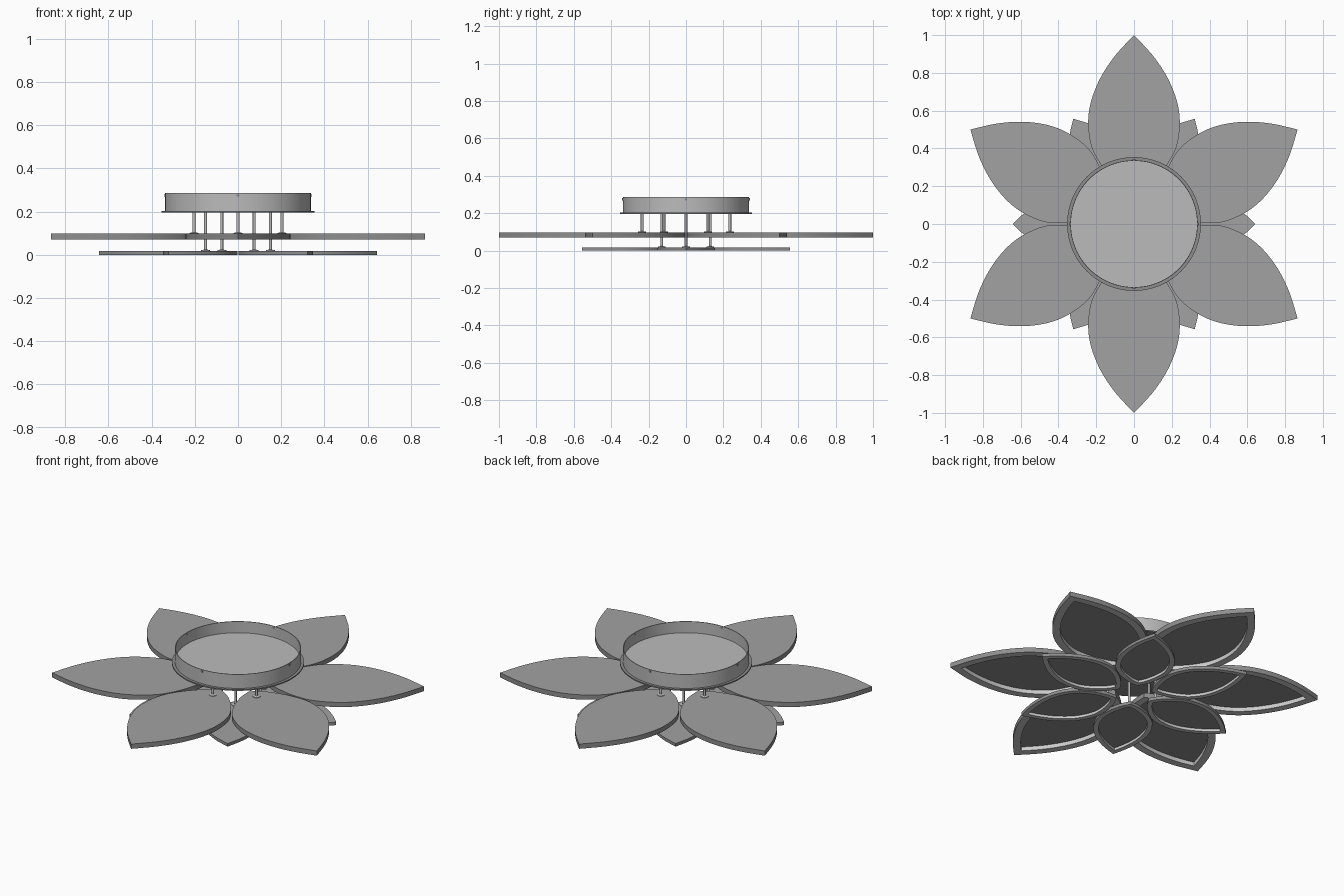
import bpy, bmesh
from math import sin, cos, pi, radians

if "Cube" in bpy.data.objects:
    bpy.data.objects.remove(bpy.data.objects["Cube"])

# Half outline of the large petal: (distance from centre, half width)
HALF = [(0.156, 0), (0.20, 0.07), (0.25, 0.122), (0.31, 0.172), (0.40, 0.222),
        (0.50, 0.241), (0.60, 0.238), (0.70, 0.211), (0.80, 0.163), (0.90, 0.093), (1.0, 0)]


def grey(name, v):
    m = bpy.data.materials.new(name)
    m.diffuse_color = (v, v, v, 1)
    m.use_nodes = True
    m.node_tree.nodes["Principled BSDF"].inputs["Base Color"].default_value = m.diffuse_color
    return m


FRAME = grey("dark_frame", 0.27)
TOP = grey("petal_top", 0.36)
RIM = grey("petal_rim", 0.55)
GLOW = grey("light_strip", 0.85)
METAL = grey("canopy_metal", 0.50)


def finish(bm, name, mats, smooth=30):
    bmesh.ops.recalc_face_normals(bm, faces=bm.faces)
    me = bpy.data.meshes.new(name)
    bm.to_mesh(me)
    bm.free()
    for m in mats:
        me.materials.append(m)
    ob = bpy.data.objects.new(name, me)
    bpy.context.collection.objects.link(ob)
    bpy.ops.object.select_all(action='DESELECT')
    ob.select_set(True)
    bpy.context.view_layer.objects.active = ob
    bpy.ops.object.shade_smooth_by_angle(angle=radians(smooth))
    return ob


def smooth_curve(pts, n=4):
    # Catmull-Rom sampling through the profile points
    p = [pts[0]] + pts + [pts[-1]]
    out = []
    for i in range(1, len(p) - 2):
        a, b, c, d = p[i - 1:i + 3]
        for k in range(n):
            t = k / n
            out.append(tuple(0.5 * (2 * b[j] + (c[j] - a[j]) * t
                       + (2 * a[j] - 5 * b[j] + 4 * c[j] - d[j]) * t * t
                       + (3 * b[j] - a[j] - 3 * c[j] + d[j]) * t ** 3) for j in (0, 1)))
    return out + [pts[-1]]


def petal(name, angle, scale, z0):
    half = smooth_curve(HALF)
    outline = half + [(x, -y) for x, y in half[-2:0:-1]]
    ca, sa = cos(angle), sin(angle)
    height = 0.028 * scale
    bm = bmesh.new()
    vs = [bm.verts.new((scale * (x * ca - y * sa), scale * (x * sa + y * ca), z0 + height))
          for x, y in outline]
    top = bm.faces.new(vs)
    ext = bmesh.ops.extrude_face_region(bm, geom=[top], use_keep_orig=True)
    low = [g for g in ext['geom'] if isinstance(g, bmesh.types.BMVert)]
    bmesh.ops.translate(bm, verts=low, vec=(0, 0, -height))
    bmesh.ops.recalc_face_normals(bm, faces=bm.faces)
    big = sorted((f for f in bm.faces if len(f.verts) > 4), key=lambda f: f.calc_center_median().z)
    bottom, top = big[0], big[-1]
    top.material_index = 1
    # Rim and recessed panel on the underside, with bright recess walls
    rim = bmesh.ops.inset_region(bm, faces=[bottom], thickness=0.042 * scale, use_even_offset=True)
    for f in rim['faces']:
        f.material_index = 2
    panel = bmesh.ops.extrude_discrete_faces(bm, faces=[bottom])['faces'][0]
    panel.material_index = 0
    bmesh.ops.translate(bm, verts=list(panel.verts), vec=(0, 0, height * 0.85))
    for e in panel.edges:
        for f in e.link_faces:
            if f is not panel:
                f.material_index = 3
    return finish(bm, name, [FRAME, TOP, RIM, GLOW])


def lathe(name, profile, x=0, y=0, segs=64, mat=METAL):
    # Revolve a (radius, z) profile about a vertical axis
    bm = bmesh.new()
    rings = []
    for r, z in profile:
        if r == 0:
            rings.append([bm.verts.new((x, y, z))])
        else:
            rings.append([bm.verts.new((x + r * cos(2 * pi * i / segs),
                                        y + r * sin(2 * pi * i / segs), z)) for i in range(segs)])
    for a, b in zip(rings, rings[1:]):
        for i in range(segs):
            j = (i + 1) % segs
            quad = [a[i % len(a)], a[j % len(a)], b[j % len(b)], b[i % len(b)]]
            bm.faces.new(list(dict.fromkeys(quad)))
    return finish(bm, name, [mat])


def rod(name, angle, radius, z0):
    lathe(name, [(0, z0), (0.021, z0), (0.021, z0 + 0.003), (0.007, z0 + 0.006),
                 (0.007, 0.198), (0, 0.198)],
          radius * cos(angle), radius * sin(angle), 16)


# Ceiling canopy: open-topped tray on a dark flange plate
lathe("canopy_flange", [(0, 0.196), (0.354, 0.196), (0.354, 0.203), (0, 0.203)], segs=96, mat=FRAME)
lathe("canopy_tray", [(0, 0.203), (0.338, 0.203), (0.338, 0.286), (0.334, 0.286),
                      (0.334, 0.219), (0, 0.219)], segs=96)

# Side screws of the canopy
for k in range(4):
    a = k * pi / 2
    bpy.ops.mesh.primitive_cylinder_add(vertices=16, radius=0.007, depth=0.008,
                                        location=(0.337 * cos(a), 0.337 * sin(a), 0.275),
                                        rotation=(0, pi / 2, a))
    bpy.context.object.name = f"canopy_screw_{k + 1}"
    bpy.context.object.data.materials.append(FRAME)

# Two tiers of petals with their hanging rods
for k in range(6):
    a = radians(60 * k)
    b = a + radians(30)
    petal(f"upper_petal_{k + 1}", b, 1.0, 0.07)
    rod(f"upper_rod_{k + 1}", b, 0.235, 0.098)
    petal(f"lower_petal_{k + 1}", a, 0.643, 0.0)
    rod(f"lower_rod_{k + 1}", a, 0.15, 0.018)
